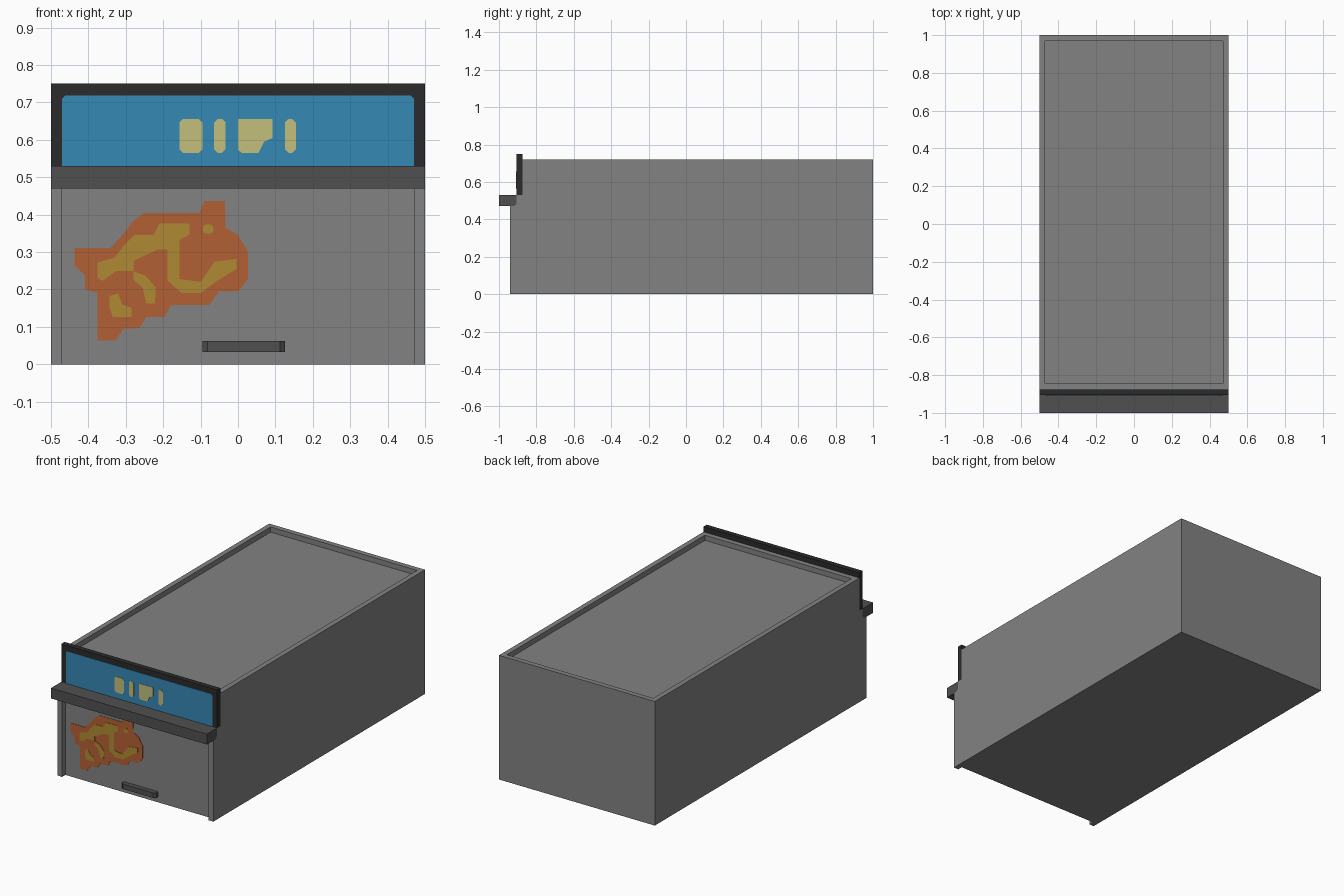
import bpy, bmesh
from mathutils import Vector


def material(name, rgb):
    m = bpy.data.materials.new(name)
    m.diffuse_color = (*rgb, 1)
    return m


CONCRETE = material("concrete grey", (0.225, 0.225, 0.225))
METAL = material("dark grey", (0.08, 0.08, 0.08))
FRAME = material("charcoal", (0.024, 0.024, 0.024))
BLUE = material("sign blue", (0.036, 0.246, 0.462))
CREAM = material("cream", (0.54, 0.52, 0.2))
ORANGE = material("paint orange", (0.45, 0.115, 0.033))
MUSTARD = material("paint mustard", (0.434, 0.254, 0.033))


def prism(name, profile, axis, lo, hi, mat):
    """Extrude a closed 2D profile along one axis from lo to hi."""
    place = {"x": lambda a, b, t: Vector((t, a, b)),
             "y": lambda a, b, t: Vector((a, t, b)),
             "z": lambda a, b, t: Vector((a, b, t))}[axis]
    bm = bmesh.new()
    ends = [[bm.verts.new(place(a, b, t)) for a, b in profile] for t in (lo, hi)]
    n = len(profile)
    bm.faces.new(ends[0])
    bm.faces.new(ends[1][::-1])
    for i in range(n):
        j = (i + 1) % n
        bm.faces.new((ends[0][i], ends[0][j], ends[1][j], ends[1][i]))
    bmesh.ops.recalc_face_normals(bm, faces=bm.faces)
    mesh = bpy.data.meshes.new(name)
    bm.to_mesh(mesh)
    bm.free()
    mesh.materials.append(mat)
    ob = bpy.data.objects.new(name, mesh)
    bpy.context.collection.objects.link(ob)
    return ob


def rect(a0, a1, b0, b1, c=0.0):
    """Rectangle profile, optionally with clipped corners."""
    if not c:
        return [(a0, b0), (a1, b0), (a1, b1), (a0, b1)]
    return [(a0 + c, b0), (a1 - c, b0), (a1, b0 + c), (a1, b1 - c),
            (a1 - c, b1), (a0 + c, b1), (a0, b1 - c), (a0, b0 + c)]


# Building core: floor, back wall, sunken roof and front parapet in one section
prism("building_core", [(-0.875, 0), (1, 0), (1, 0.72), (0.97, 0.72), (0.97, 0.69),
                        (-0.845, 0.69), (-0.845, 0.72), (-0.875, 0.72)],
      "x", -0.47, 0.47, CONCRETE)

# Side walls, projecting past the door as jambs
wall = [(-0.94, 0), (1, 0), (1, 0.72), (-0.875, 0.72), (-0.875, 0.53),
        (-0.905, 0.53), (-0.905, 0.485), (-0.92, 0.47), (-0.94, 0.47)]
for side, x0, x1 in (("left", -0.5, -0.47), ("right", 0.47, 0.5)):
    prism(side + "_wall", wall, "x", x0, x1, CONCRETE)

# Shutter door and its handle
prism("shutter_door", rect(-0.47, 0.47, 0, 0.5), "y", -0.91, -0.875, CONCRETE)
prism("door_handle", [(-0.095, -0.91), (-0.095, -0.927), (-0.082, -0.938),
                      (0.112, -0.938), (0.125, -0.927), (0.125, -0.91)],
      "z", 0.033, 0.062, METAL)

# Awning ledge
prism("awning_ledge", [(-1, 0.47), (-0.92, 0.47), (-0.905, 0.485),
                       (-0.905, 0.53), (-1, 0.53)], "x", -0.5, 0.5, METAL)

# Sign board, coloured panel and abstract patches
prism("sign_board", rect(-0.5, 0.5, 0.53, 0.75), "y", -0.905, -0.875, FRAME)
prism("sign_panel", [(-0.47, 0.53), (0.47, 0.53), (0.47, 0.71), (0.462, 0.718),
                     (-0.462, 0.718), (-0.47, 0.71)], "y", -0.907, -0.905, BLUE)
for i, (x0, x1) in enumerate([(-0.157, -0.095), (-0.064, -0.033), (0.125, 0.155)]):
    prism(f"sign_patch_{i}", rect(x0, x1, 0.565, 0.656, 0.01),
          "y", -0.909, -0.907, CREAM)
prism("sign_patch_wide", [(0, 0.573), (0.01, 0.565), (0.055, 0.565), (0.07, 0.595),
                          (0.092, 0.605), (0.092, 0.656), (0, 0.656)],
      "y", -0.909, -0.907, CREAM)

# Painted splash on the door
splash = [(-.437, .311), (-.341, .311), (-.306, .349), (-.282, .381), (-.25, .405),
          (-.103, .405), (-.09, .437), (-.035, .437), (-.033, .365), (0, .346),
          (.027, .301), (.027, .228), (0, .194), (-.052, .194), (-.076, .159),
          (-.178, .159), (-.197, .127), (-.245, .127), (-.263, .097), (-.306, .095),
          (-.328, .063), (-.376, .063), (-.376, .191), (-.408, .199), (-.41, .239),
          (-.437, .263)]
prism("paint_splash", splash, "y", -0.912, -0.91, ORANGE)

# Lighter strokes over the splash
strokes = {
    "long": [(-.376, .272), (-.33, .285), (-.306, .316), (-.277, .346), (-.225, .346),
             (-.21, .376), (-.13, .376), (-.13, .347), (-.156, .332), (-.156, .228),
             (-.1, .22), (-.063, .274), (-.004, .282), (-.004, .255), (-.063, .218),
             (-.1, .19), (-.15, .19), (-.188, .223), (-.188, .307), (-.215, .307),
             (-.28, .276), (-.28, .25), (-.325, .25), (-.362, .223), (-.376, .231)],
    "middle": [(-.28, .248), (-.247, .237), (-.22, .205), (-.222, .162), (-.245, .162),
               (-.255, .205), (-.28, .226)],
    "low": [(-.343, .183), (-.32, .189), (-.31, .16), (-.285, .151), (-.285, .127),
            (-.335, .127), (-.343, .151)],
    "dot": rect(-.094, -.066, .349, .374, .007),
}
for key, outline in strokes.items():
    prism("paint_stroke_" + key, outline, "y", -0.914, -0.912, MUSTARD)
